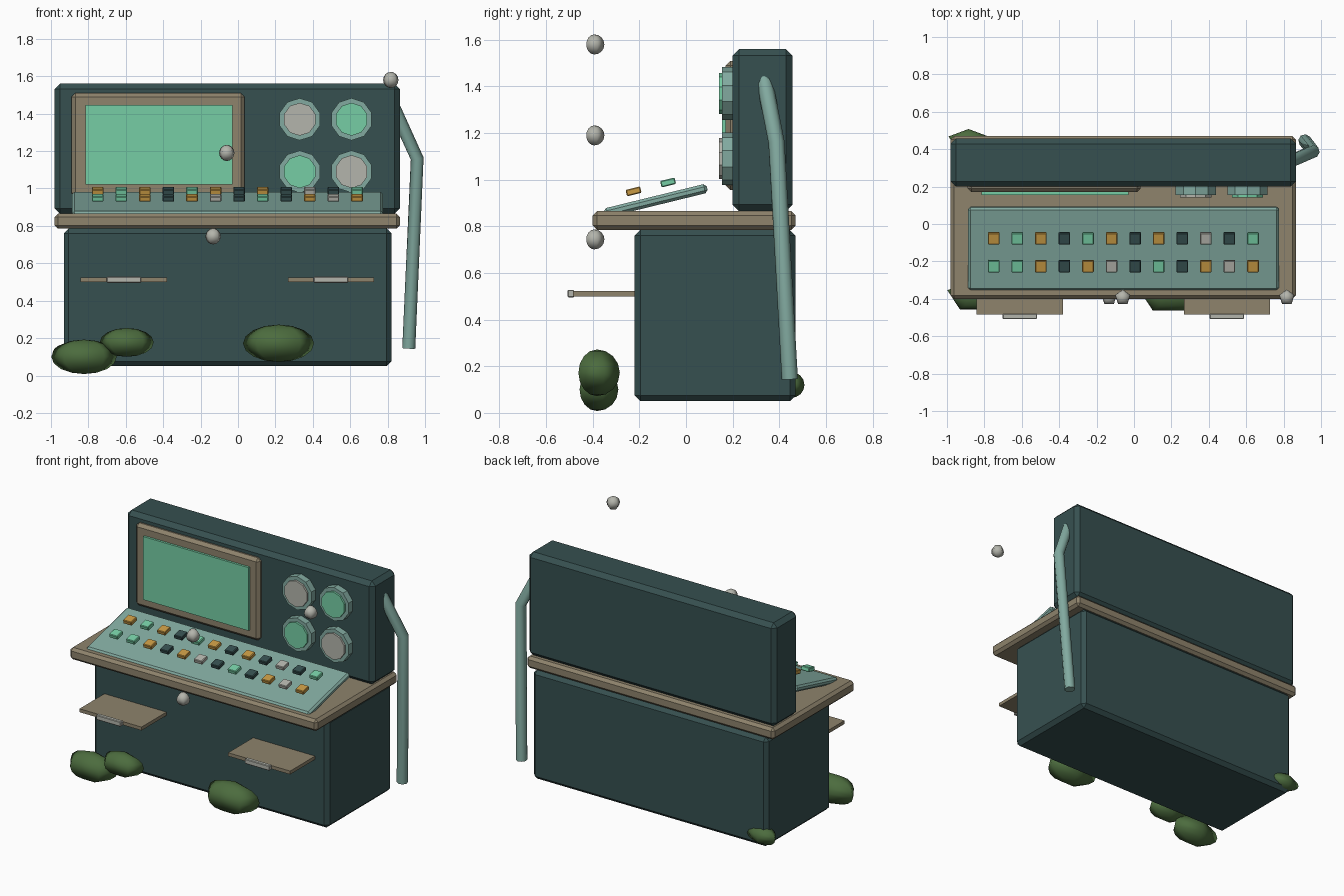
import bpy, bmesh, math
from mathutils import Matrix, Vector

cube = bpy.data.objects.get("Cube")
if cube:
    bpy.data.objects.remove(cube, do_unlink=True)


def material(name, rgb):
    linear = [((c / 255 + 0.055) / 1.055) ** 2.4 for c in rgb] + [1]
    m = bpy.data.materials.new(name)
    m.use_nodes = True
    m.diffuse_color = linear
    m.node_tree.nodes["Principled BSDF"].inputs["Base Color"].default_value = linear
    return m


DARK = material("dark teal", (54, 80, 80))
TEAL = material("pale teal", (130, 170, 160))
TAN = material("tan trim", (142, 131, 108))
MINT = material("mint green", (118, 206, 165))
GREY = material("warm grey", (180, 181, 172))
GOLD = material("amber", (200, 154, 68))
MOSS = material("moss green", (76, 108, 62))


def finish(name, bm, mat, smooth=False):
    mesh = bpy.data.meshes.new(name)
    for f in bm.faces:
        f.smooth = smooth
    bm.to_mesh(mesh)
    bm.free()
    mesh.materials.append(mat)
    ob = bpy.data.objects.new(name, mesh)
    bpy.context.collection.objects.link(ob)
    return ob


def box(name, x, y, z, mat, bevel=0.0, tilt=0.0):
    """Box from (min, max) pairs, tilted about its own centre, with chamfered edges."""
    bm = bmesh.new()
    bmesh.ops.create_cube(bm, size=1)
    bmesh.ops.scale(bm, vec=[b - a for a, b in (x, y, z)], verts=bm.verts)
    ob = finish(name, bm, mat)
    ob.location = [(a + b) / 2 for a, b in (x, y, z)]
    ob.rotation_euler.x = tilt
    if bevel:
        mod = ob.modifiers.new("chamfer", 'BEVEL')
        mod.width = bevel
        mod.segments = 1
    return ob


def disc(name, x, z, radius, front, back, mat):
    """Ten-sided disc facing the front."""
    bm = bmesh.new()
    bmesh.ops.create_cone(bm, cap_ends=True, segments=10, radius1=radius,
                          radius2=radius, depth=back - front)
    start = max((v.co for v in bm.verts), key=lambda c: c.y)
    spin = math.atan2(start.x, start.y)
    bmesh.ops.rotate(bm, verts=bm.verts, matrix=Matrix.Rotation(math.pi / 2, 3, 'X')
                     @ Matrix.Rotation(spin, 3, 'Z'))
    ob = finish(name, bm, mat)
    ob.location = (x, (front + back) / 2, z)


def blob(name, centre, size, mat):
    """Five-segment ellipsoid with one ridge towards the back."""
    bm = bmesh.new()
    bmesh.ops.create_uvsphere(bm, u_segments=5, v_segments=8, radius=1)
    ridge = max((v.co for v in bm.verts), key=lambda c: c.y)
    spin = math.atan2(ridge.x, ridge.y)
    bmesh.ops.rotate(bm, verts=bm.verts, matrix=Matrix.Rotation(spin, 3, 'Z'))
    bmesh.ops.scale(bm, vec=size, verts=bm.verts)
    finish(name, bm, mat, True).location = centre


# Main bodies
box("base_cabinet", (-0.93, 0.82), (-0.22, 0.47), (0.05, 0.785), DARK, 0.025)
box("counter", (-0.98, 0.865), (-0.4, 0.47), (0.785, 0.865), TAN, 0.018)
box("upper_cabinet", (-0.98, 0.865), (0.2, 0.457), (0.865, 1.56), DARK, 0.028)

# Screen and its frame
box("screen_frame", (-0.89, 0.035), (0.17, 0.23), (0.955, 1.51), TAN, 0.02)
box("screen", (-0.815, -0.03), (0.155, 0.18), (1.02, 1.445), MINT)

# Round gauges
for x, z, face in ((0.33, 1.37, GREY), (0.607, 1.37, MINT),
                   (0.33, 1.09, MINT), (0.607, 1.09, GREY)):
    disc("gauge_ring", x, z, 0.113, 0.155, 0.23, TEAL)
    disc("gauge_face", x, z, 0.088, 0.142, 0.17, face)

# Sloping control panel with two rows of keys
TILT = 0.24
box("control_panel", (-0.887, 0.775), (-0.357, 0.097), (0.89, 0.93), TEAL, 0.012, TILT)
KEYS = {"a": GOLD, "m": MINT, "d": DARK, "g": GREY}
for row, y, z in (("amadmadadgdm", -0.077, 0.988), ("mmadagdmdaga", -0.225, 0.95)):
    for i, code in enumerate(row):
        x = -0.75 + 0.126 * i
        box("key", (x - 0.031, x + 0.031), (y - 0.032, y + 0.032),
            (z - 0.014, z + 0.014), KEYS[code], 0.004, TILT)

# Pull-out trays with grip
for x in (-0.61, 0.497):
    box("tray", (x - 0.231, x + 0.231), (-0.485, -0.2), (0.5, 0.523), TAN)
    box("tray_handle", (x - 0.092, x + 0.092), (-0.508, -0.48), (0.495, 0.528), GREY, 0.004)

# Bent side pipe
curve = bpy.data.curves.new("side_pipe", 'CURVE')
curve.dimensions = '3D'
curve.bevel_depth = 0.035
curve.bevel_resolution = 2
curve.use_fill_caps = True
path = [(0.913, 0.445, 0.145), (0.958, 0.388, 1.16), (0.835, 0.335, 1.43)]
spline = curve.splines.new('POLY')
spline.points.add(len(path) - 1)
for point, co in zip(spline.points, path):
    point.co = (*co, 1)
curve.materials.append(TEAL)
bpy.context.collection.objects.link(bpy.data.objects.new("side_pipe", curve))

# Floating balls
for x, z in ((0.817, 1.58), (-0.06, 1.19), (-0.133, 0.744)):
    blob("floating_ball", (x, -0.393, z), (0.043, 0.043, 0.043), GREY)

# Moss clumps around the foot
for centre, size in (((-0.823, -0.382, 0.1), (0.184, 0.092, 0.092)),
                     ((-0.595, -0.382, 0.177), (0.152, 0.08, 0.077)),
                     ((0.217, -0.382, 0.172), (0.2, 0.098, 0.1)),
                     ((-0.885, 0.45, 0.12), (0.112, 0.058, 0.056))):
    blob("moss_clump", centre, size, MOSS)
